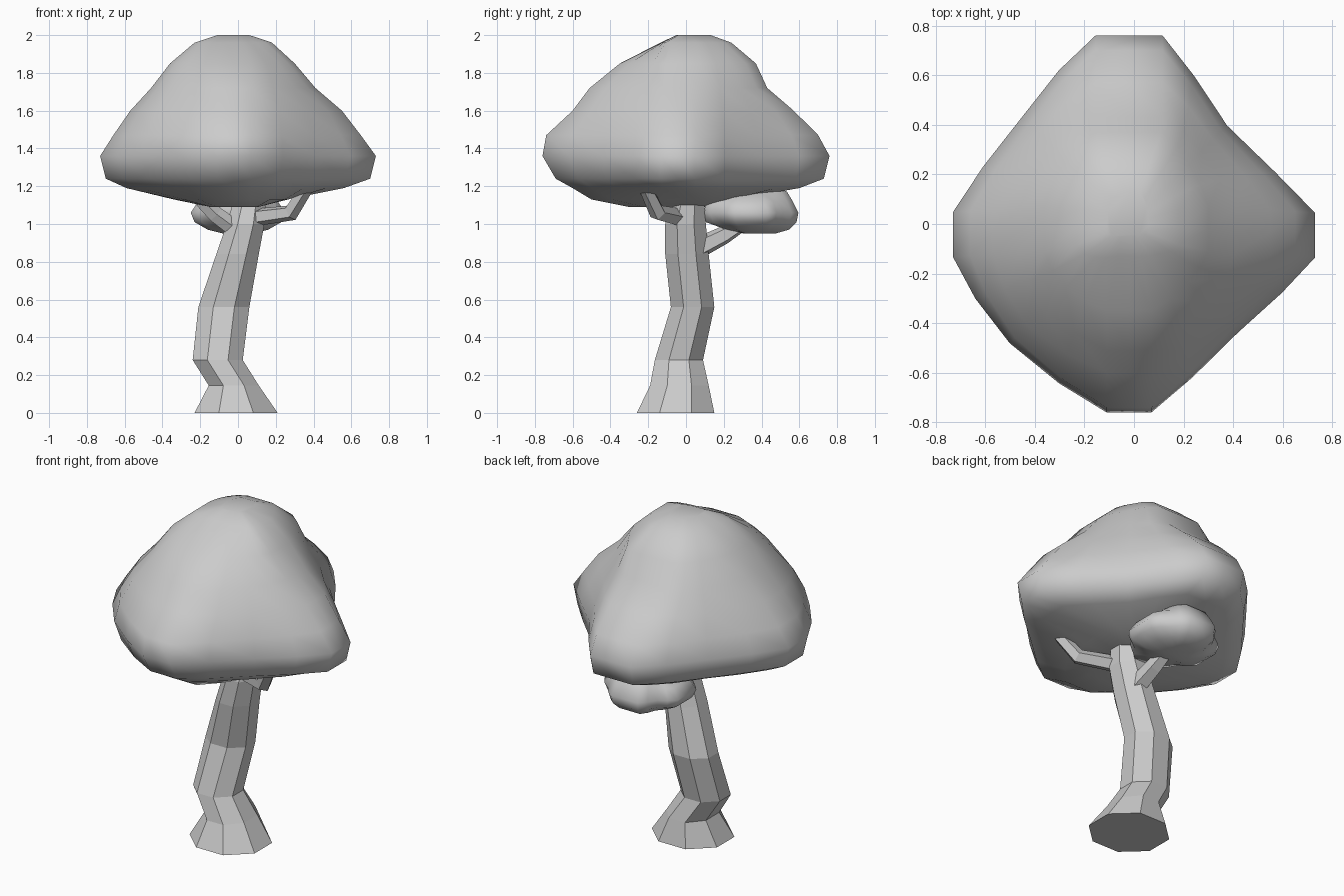
import bpy, bmesh, math
from mathutils import Vector

if "Cube" in bpy.data.objects:
    bpy.data.objects.remove(bpy.data.objects["Cube"])


def make_object(name, rings, smooth):
    """Skin a stack of equal-sized point rings, closing both ends."""
    bm = bmesh.new()
    loops = [[bm.verts.new(p) for p in ring] for ring in rings]
    n = len(loops[0])
    for a, b in zip(loops, loops[1:]):
        for i in range(n):
            j = (i + 1) % n
            bm.faces.new((a[i], a[j], b[j], b[i]))
    bm.faces.new(loops[0])
    bm.faces.new(loops[-1])
    bmesh.ops.recalc_face_normals(bm, faces=bm.faces)
    for f in bm.faces:
        f.smooth = smooth
    mesh = bpy.data.meshes.new(name)
    bm.to_mesh(mesh)
    bm.free()
    obj = bpy.data.objects.new(name, mesh)
    bpy.context.collection.objects.link(obj)
    return obj


def lobed_ring(z, radii, cx, cy, slide):
    """Four blunt lobes on the axes with one point between each pair."""
    pts = []
    for k, r in enumerate(radii):
        a = k * math.pi / 4
        d = Vector((math.cos(a), math.sin(a), 0)) * r
        width = 0.135 if k == 2 else 0.09
        side = Vector((-math.sin(a), math.cos(a), 0)) * min(width, 0.35 * r)
        if k in (0, 4):
            d.y -= slide * r
        pts += [d - side, d + side] if k % 2 == 0 else [d]
    out, n = [], len(pts)
    for i in range(n):
        p0, p1, p2, p3 = (pts[(i + s) % n] for s in (-1, 0, 1, 2))
        blunt_tip = i % 3 == 0
        mid = (p1 + p2) / 2 if blunt_tip else (9 * (p1 + p2) - p0 - p3) / 16
        out += [p1, mid]
    return [p + Vector((cx, cy, z)) for p in out]


def foliage(name, rows, cx, cy, slide=0):
    return make_object(name, [lobed_ring(r[0], r[1:], cx, cy, slide) for r in rows], True)


def tube(name, path, sides):
    """Flat-sided limb between (x, y, z, radius) stations."""
    pts = [Vector(p[:3]) for p in path]
    rings = []
    for i, p in enumerate(pts):
        t = pts[min(i + 1, len(pts) - 1)] - pts[max(i - 1, 0)]
        q = t.to_track_quat('Z', 'Y')
        rings.append([p + q @ Vector((math.cos(a), math.sin(a), 0)) * path[i][3]
                      for a in (2 * math.pi * k / sides for k in range(sides))])
    return make_object(name, rings, False)


# Crown: z, then reach to E NE N NW W SW S SE
foliage("crown", [
    (2.00, .08, .10, .13, .11, .09, .07, .05, .06),
    (1.96, .20, .22, .24, .24, .21, .19, .13, .17),
    (1.85, .32, .34, .37, .36, .34, .36, .35, .33),
    (1.72, .43, .41, .43, .44, .44, .48, .51, .45),
    (1.60, .57, .48, .57, .52, .55, .58, .60, .54),
    (1.47, .67, .53, .70, .57, .64, .65, .74, .59),
    (1.36, .75, .56, .76, .61, .71, .68, .76, .62),
    (1.24, .72, .55, .73, .59, .68, .64, .69, .59),
    (1.19, .58, .46, .60, .49, .57, .55, .60, .52),
    (1.13, .28, .28, .25, .30, .32, .38, .50, .38),
    (1.09, .12, .12, .10, .12, .12, .18, .30, .18),
], -0.02, 0, 0.06)

# Small leaf cluster hanging under the back of the crown
foliage("small_leaf_cluster", [
    (1.20, .05, .09, .13, .09, .05, .02, .02, .02),
    (1.17, .13, .17, .19, .16, .13, .12, .14, .13),
    (1.12, .21, .21, .22, .20, .21, .22, .24, .22),
    (1.06, .25, .24, .25, .22, .25, .23, .25, .24),
    (1.01, .23, .22, .24, .21, .23, .21, .24, .22),
    (0.97, .16, .17, .20, .16, .16, .13, .13, .13),
    (0.95, .08, .09, .13, .09, .08, .05, .04, .05),
], 0, 0.345)

# Trunk: z with x and y extents of each eight-sided section
trunk = [
    (0.00, -.23, .21, -.26, .15), (0.145, -.155, .11, -.19, .12),
    (0.28, -.24, .025, -.165, .09), (0.56, -.21, .06, -.08, .15),
    (0.84, -.115, .11, -.11, .12), (1.00, -.06, .14, -.11, .105),
    (1.20, 0, .15, -.05, .09),
]
rings = []
for z, x0, x1, y0, y1 in trunk:
    k = 0.5 / math.cos(math.pi / 8)
    rings.append([Vector(((x0 + x1) / 2 + (x1 - x0) * k * math.cos(a),
                          (y0 + y1) / 2 + (y1 - y0) * k * math.sin(a), z))
                  for a in ((i + 0.5) * math.pi / 4 for i in range(8))])
make_object("trunk", rings, False)

# Branches
tube("right_branch", [(.05, -.02, 1.03, .05), (.28, -.15, 1.06, .045), (.40, -.24, 1.25, .035)], 5)
tube("left_branch", [(.03, -.02, .94, .05), (-.12, -.05, 1.05, .045), (-.27, -.08, 1.20, .035)], 5)
tube("back_branch", [(.03, .04, .86, .06), (.02, .20, .94, .05), (.0, .36, 1.04, .035)], 5)
